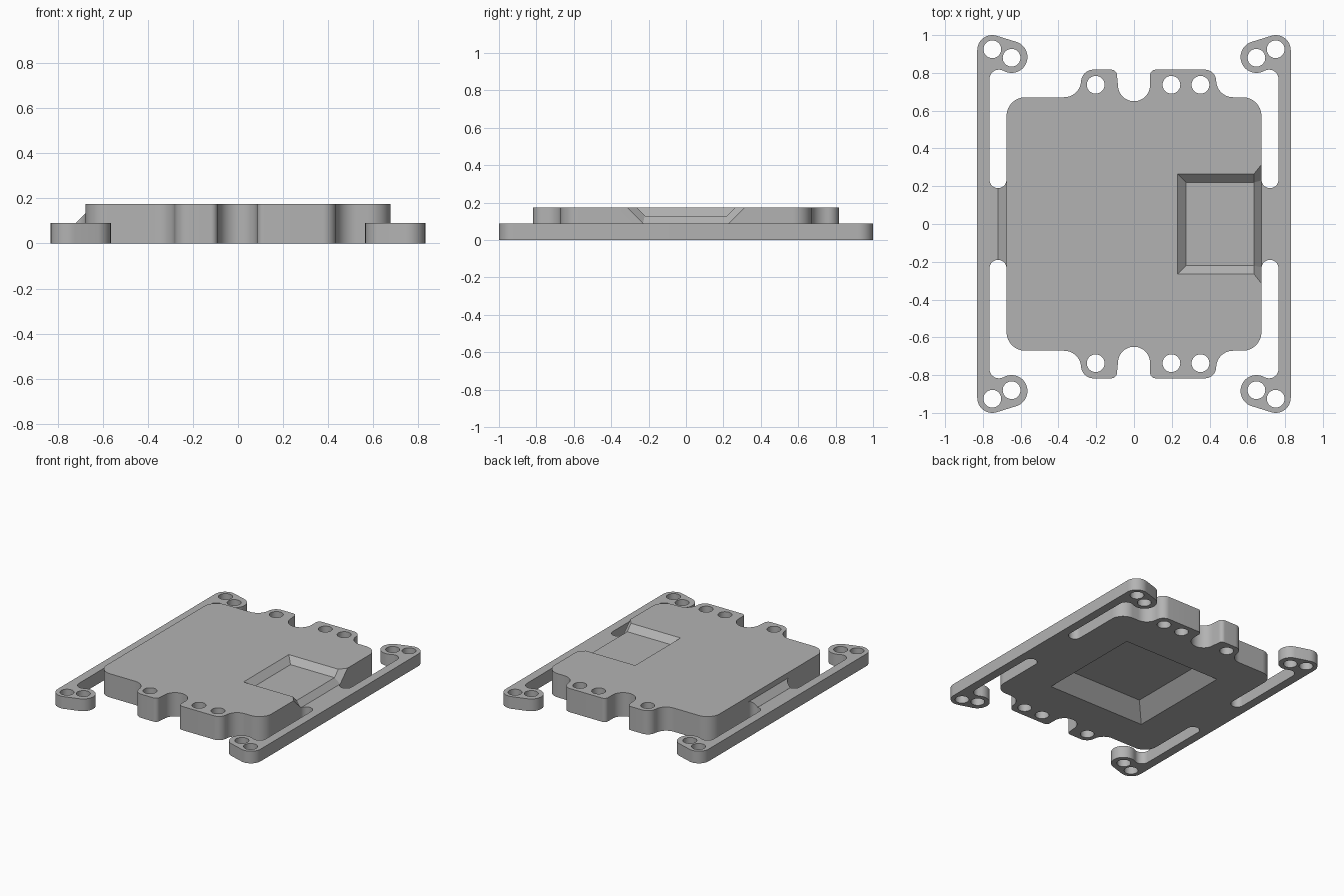
import bpy
import bmesh
from math import cos, sin, radians, pi

cube = bpy.data.objects.get("Cube")
if cube:
    bpy.data.objects.remove(cube, do_unlink=True)

BODY_H, RAIL_H, SIDE = 0.175, 0.09, 0.675

grey = bpy.data.materials.new("plain grey")
grey.use_nodes = True
grey.diffuse_color = (0.45, 0.45, 0.45, 1)
grey.node_tree.nodes["Principled BSDF"].inputs["Base Color"].default_value = (0.45, 0.45, 0.45, 1)


def arc(cx, cy, r, a0, a1, n=14):
    angles = [radians(a0 + (a1 - a0) * i / n) for i in range(n + 1)]
    return [(cx + r * cos(a), cy + r * sin(a)) for a in angles]


def mirror_y(points):
    return points + [(x, -y) for x, y in reversed(points)]


def finish(name, bm):
    bmesh.ops.recalc_face_normals(bm, faces=bm.faces[:])
    mesh = bpy.data.meshes.new(name)
    bm.to_mesh(mesh)
    bm.free()
    mesh.materials.append(grey)
    obj = bpy.data.objects.new(name, mesh)
    bpy.context.collection.objects.link(obj)
    return obj


def prism(name, outline, z0, top):
    """Outline raised from z0 to a height given by top(x)."""
    clean = []
    for p in outline:
        if not clean or abs(p[0] - clean[-1][0]) + abs(p[1] - clean[-1][1]) > 1e-4:
            clean.append(p)
    bm = bmesh.new()
    low = [bm.verts.new((x, y, z0)) for x, y in clean]
    high = [bm.verts.new((x, y, top(x))) for x, y in clean]
    bm.faces.new(low[::-1])
    bm.faces.new(high)
    for i in range(len(clean)):
        j = (i + 1) % len(clean)
        bm.faces.new((low[i], low[j], high[j], high[i]))
    return finish(name, bm)


def hull(name, points):
    bm = bmesh.new()
    for p in points:
        bm.verts.new(p)
    bmesh.ops.convex_hull(bm, input=bm.verts[:])
    return finish(name, bm)


def activate(obj):
    bpy.ops.object.select_all(action='DESELECT')
    obj.select_set(True)
    bpy.context.view_layer.objects.active = obj


def cut(obj, cutter):
    cutter.hide_render = True
    mod = obj.modifiers.new("cut", 'BOOLEAN')
    mod.operation = 'DIFFERENCE'
    mod.solver = 'EXACT'
    mod.object = cutter
    activate(obj)
    bpy.ops.object.modifier_apply(modifier=mod.name)
    bpy.data.objects.remove(cutter, do_unlink=True)


def drill(obj, centres, r=0.047):
    for x, y in centres:
        for s in (1, -1):
            cut(obj, prism("drill", arc(x, s * y, r, 0, 350, 35), -0.1, lambda _: 0.3))


def smooth(obj):
    activate(obj)
    bpy.ops.object.shade_smooth_by_angle(angle=radians(30))


# Main plate: rounded square with mounting tabs at both ends
half = (arc(0.575, 0.571, 0.1, 0, 90)            # corner
        + arc(0.525, 0.761, 0.09, 270, 180)      # wide tab
        + arc(0.375, 0.757, 0.06, 0, 90)
        + arc(0.115, 0.787, 0.03, 90, 180)
        + arc(0, 0.735, 0.085, 0, -180, 28)      # notch between tabs
        + arc(-0.12, 0.787, 0.03, 0, 90)         # narrow tab
        + arc(-0.215, 0.752, 0.065, 90, 180)
        + arc(-0.37, 0.761, 0.09, 0, -90)
        + arc(-0.575, 0.571, 0.1, 90, 180))
body = prism("main_plate", mirror_y(half), 0, lambda _: BODY_H)
drill(body, [(-0.203, 0.737), (0.198, 0.737), (0.352, 0.737)])


# Top pocket with sloping walls and a ramp running out through the side
def section(x, z, y, top=0.2):
    spread = y + top - z
    return [(x, s * w, h) for s in (1, -1) for w, h in ((y, z), (spread, top))]


floor = 0.13
pocket = section(0.635, floor, 0.22) + [
    p for s in (1, -1) for p in ((0.275, s * 0.22, floor), (0.205, s * 0.29, 0.2))]
cut(body, hull("pocket_cutter", pocket))
cut(body, hull("ramp_cutter", section(0.634, 0.131, 0.2198) + section(0.695, 0.07, 0.235)))

# Tapered square recess underneath
cut(body, hull("recess_cutter", [(sx * w, sy * w, z) for sx in (1, -1) for sy in (1, -1)
                                 for w, z in ((0.45, -0.05), (0.295, 0.105))]))
smooth(body)

# Side rails with a bridge to the plate and a two-hole foot at each end
slot_end = arc(0.72, 0.235, 0.045, 360, 180, 24)
quarter = (arc(0.75, 0.92, 0.08, 0, 110)
           + arc(0.648, 0.884, 0.084, 110, 290, 28)
           + arc(0.715, 0.767, 0.05, 110, 0)
           + slot_end)
for side, name in ((1, "left_rail"), (-1, "right_rail")):
    rail = prism(name, [(side * x, y) for x, y in mirror_y(quarter)], 0, lambda _: RAIL_H)
    drill(rail, [(side * 0.75, 0.925), (side * 0.648, 0.88)])
    smooth(rail)

# Sloping fillet between the right bridge and the plate
inner = [(-x, y) for x, y in slot_end if x < 0.7201]
fillet = prism("bridge_fillet", mirror_y(inner), RAIL_H - 0.01, lambda x: RAIL_H + 0.72 + x + 1e-4)
smooth(fillet)
